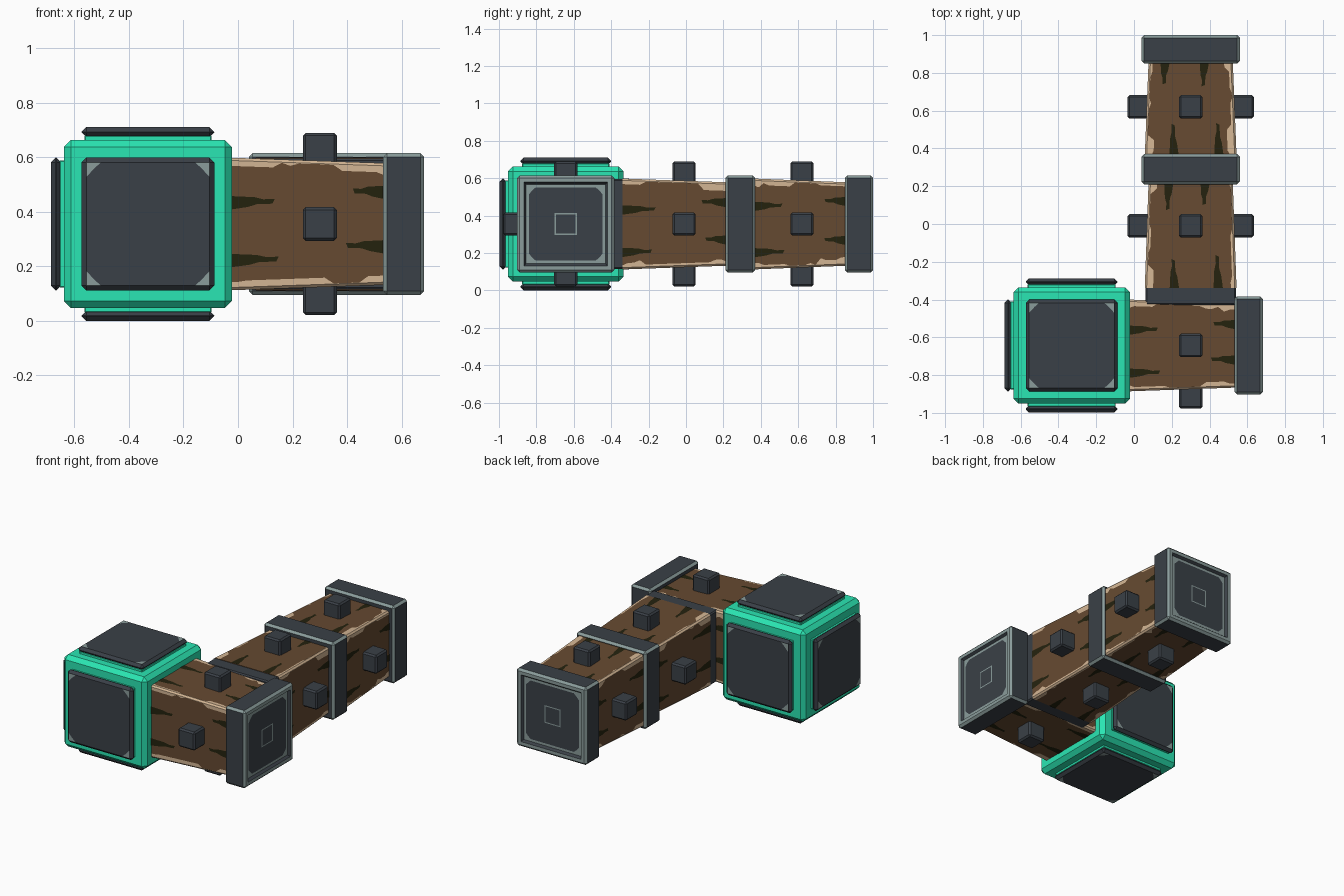
import bpy, bmesh, random
from mathutils import Vector, Matrix

if "Cube" in bpy.data.objects:
    bpy.data.objects.remove(bpy.data.objects["Cube"])

random.seed(4)


def material(name, rgb):
    m = bpy.data.materials.new(name)
    lin = [((c / 255 + 0.055) / 1.055) ** 2.4 for c in rgb]
    m.diffuse_color = (*lin, 1)
    m.use_nodes = True
    m.node_tree.nodes["Principled BSDF"].inputs["Base Color"].default_value = m.diffuse_color
    return m


GREEN = material("green enamel", (42, 230, 179))
DARK = material("dark iron", (58, 64, 71))
LIGHT = material("worn iron", (138, 156, 155))
BROWN = material("brown wood", (102, 74, 49))
TAN = material("chipped wood", (212, 182, 148))
CRACK = material("dark crack", (36, 34, 14))

X, Y, Z = Vector((1, 0, 0)), Vector((0, 1, 0)), Vector((0, 0, 1))


def finish(name, bm, mats, origin, axis):
    """Turn a bmesh built along local +Z into an object pointing along axis."""
    t = Y if abs(axis.z) > 0.5 else Z
    s = t.cross(axis)
    rot = Matrix((s, t, axis)).transposed().to_4x4()
    bm.transform(Matrix.Translation(origin) @ rot)
    me = bpy.data.meshes.new(name)
    bm.to_mesh(me)
    bm.free()
    for m in mats:
        me.materials.append(m)
    ob = bpy.data.objects.new(name, me)
    bpy.context.collection.objects.link(ob)
    return ob


def block(half, z0, z1, bevel):
    """Square block with chamfered edges; chamfers get material slot 1."""
    bm = bmesh.new()
    bmesh.ops.create_cube(bm, size=1)
    for v in bm.verts:
        v.co = Vector((v.co.x * 2 * half, v.co.y * 2 * half, z0 + (v.co.z + 0.5) * (z1 - z0)))
    bmesh.ops.bevel(bm, geom=bm.edges[:], offset=bevel, segments=1, affect='EDGES', material=1)
    bm.normal_update()
    return bm


def corner_chips(bm, a, size, z, mat):
    """Worn patches lying in the four corners of a square face."""
    b = a - size
    for sx in (-1, 1):
        for sy in (-1, 1):
            pts = [(a, a), (b, a), (b + size * 0.45, a - size * 0.4), (a, b)]
            if sx * sy < 0:
                pts.reverse()
            f = bm.faces.new([bm.verts.new((sx * p, sy * q, z)) for p, q in pts])
            f.material_index = mat


def cap(name, origin, axis):
    """End cap with worn rim and a recessed panel."""
    bm = block(0.26, 0, 0.15, 0.014)
    face = max(bm.faces, key=lambda f: f.calc_center_median().z)
    for thick, depth, mat in ((0.022, 0, 1), (0.012, -0.015, 0), (0.016, 0, 1),
                              (0.137, 0, 0), (0.007, 0, 1)):
        ring = bmesh.ops.inset_region(bm, faces=[face], thickness=thick, depth=depth,
                                      use_even_offset=True)
        for f in ring["faces"]:
            f.material_index = mat
        face.material_index = 0
    corner_chips(bm, 0.198, 0.04, 0.1365, 1)
    finish(name, bm, (DARK, LIGHT), origin, axis)


def plate(name, origin, axis):
    """Iron plate on a thin green base, with worn corner patches."""
    finish(name + "_base", block(0.233, 0.29, 0.325, 0.004), (GREEN, GREEN), origin, axis)
    bm = block(0.243, 0.318, 0.355, 0.017)
    corner_chips(bm, 0.225, 0.052, 0.356, 2)
    finish(name, bm, (DARK, DARK, LIGHT), origin, axis)


def ragged(n):
    """Widths that stay put for a few steps, wide near the ends."""
    out, w = [], random.choice((0.02, 0.034))
    for i in range(n):
        if random.random() < 0.4:
            wide = i < n * 0.2 or i > n * 0.65
            w = random.choice((0.012, 0.024, 0.036) if wide else (0.002, 0.003, 0.012))
        out.append(w)
    return out


def log(name, origin, axis, length, h0=0.243, h1=0.223, rings=18):
    """Tapered square beam with ragged pale edges and end cracks."""
    bm = bmesh.new()
    c = 0.01

    def half(z):
        return h0 + (h1 - h0) * z / length

    def turn(x, y, k):
        for _ in range(k):
            x, y = -y, x
        return x, y

    loops = []
    widths = [ragged(rings + 1) for _ in range(8)]
    for i in range(rings + 1):
        z = length * i / rings
        h = half(z)
        loop = []
        for k in range(4):
            w1, w2 = widths[2 * k][i], widths[2 * k + 1][i]
            for y in (c - h, c - h + w1, h - c - w2, h - c):
                loop.append(bm.verts.new((*turn(h, y, k), z)))
        loops.append(loop)
    for a, b in zip(loops, loops[1:]):
        for j in range(16):
            n = (j + 1) % 16
            f = bm.faces.new((a[j], a[n], b[n], b[j]))
            f.material_index = 0 if j % 4 == 1 else 1
    bm.faces.new(loops[0][::-1])
    bm.faces.new(loops[-1])
    # cracks running inward from both ends
    for k in range(4):
        for end, y0, run in ((0, 0.145, 0.17), (0, -0.09, 0.16), (1, 0.085, 0.13), (1, -0.125, 0.13)):
            y0 += random.uniform(-0.015, 0.015)
            run *= random.uniform(0.9, 1.15)
            pts = [(0, -0.024), (0.55, -0.02), (0.75, -0.012), (1, -0.014),
                   (0.95, 0.004), (0.6, 0.006), (0.4, 0.016), (0, 0.026)]
            vs = []
            for u, dy in pts:
                z = u * run if end == 0 else length - u * run
                vs.append(bm.verts.new((*turn(half(z) + 0.002, y0 + dy, k), z)))
            f = bm.faces.new(vs)
            f.normal_update()
            if f.normal.dot(Vector((*turn(1, 0, k), 0))) < 0:
                f.normal_flip()
            f.material_index = 2
    finish(name, bm, (BROWN, TAN, CRACK), origin, axis)


def pegs(name, origin, axes):
    for i, a in enumerate(axes):
        finish(f"{name}_{i + 1}", block(0.062, 0.18, 0.334, 0.01), (DARK, DARK), origin, a)


H = 0.355  # height of the centre line

# corner cube with five iron plates
cube = Vector((-0.33, -0.643, H))
finish("corner_cube", block(0.308, -0.308, 0.308, 0.026), (GREEN, GREEN), cube, Z)
for nm, ax in (("front", -Y), ("back", Y), ("left", -X), ("top", Z), ("bottom", -Z)):
    plate(nm + "_plate", cube, ax)

# short beam along x
log("short_beam", Vector((-0.03, -0.643, H)), X, 0.57)
cap("short_beam_cap", Vector((0.532, -0.643, H)), X)
pegs("short_beam_peg", Vector((0.3, -0.643, H)), (Z, -Z, -Y))

# long arm along y: collar, beam, ring, beam, cap
finish("joint_collar", block(0.24, -0.43, -0.328, 0.008), (DARK, DARK), Vector((0.3, 0, H)), Y)
log("inner_beam", Vector((0.3, -0.34, H)), Y, 0.56)
finish("middle_ring", block(0.26, 0.21, 0.37, 0.014), (DARK, LIGHT), Vector((0.3, 0, H)), Y)
log("outer_beam", Vector((0.3, 0.36, H)), Y, 0.5)
cap("outer_beam_cap", Vector((0.3, 0.85, H)), Y)
pegs("inner_beam_peg", Vector((0.3, -0.01, H)), (Z, -Z, X, -X))
pegs("outer_beam_peg", Vector((0.3, 0.62, H)), (Z, -Z, X, -X))
